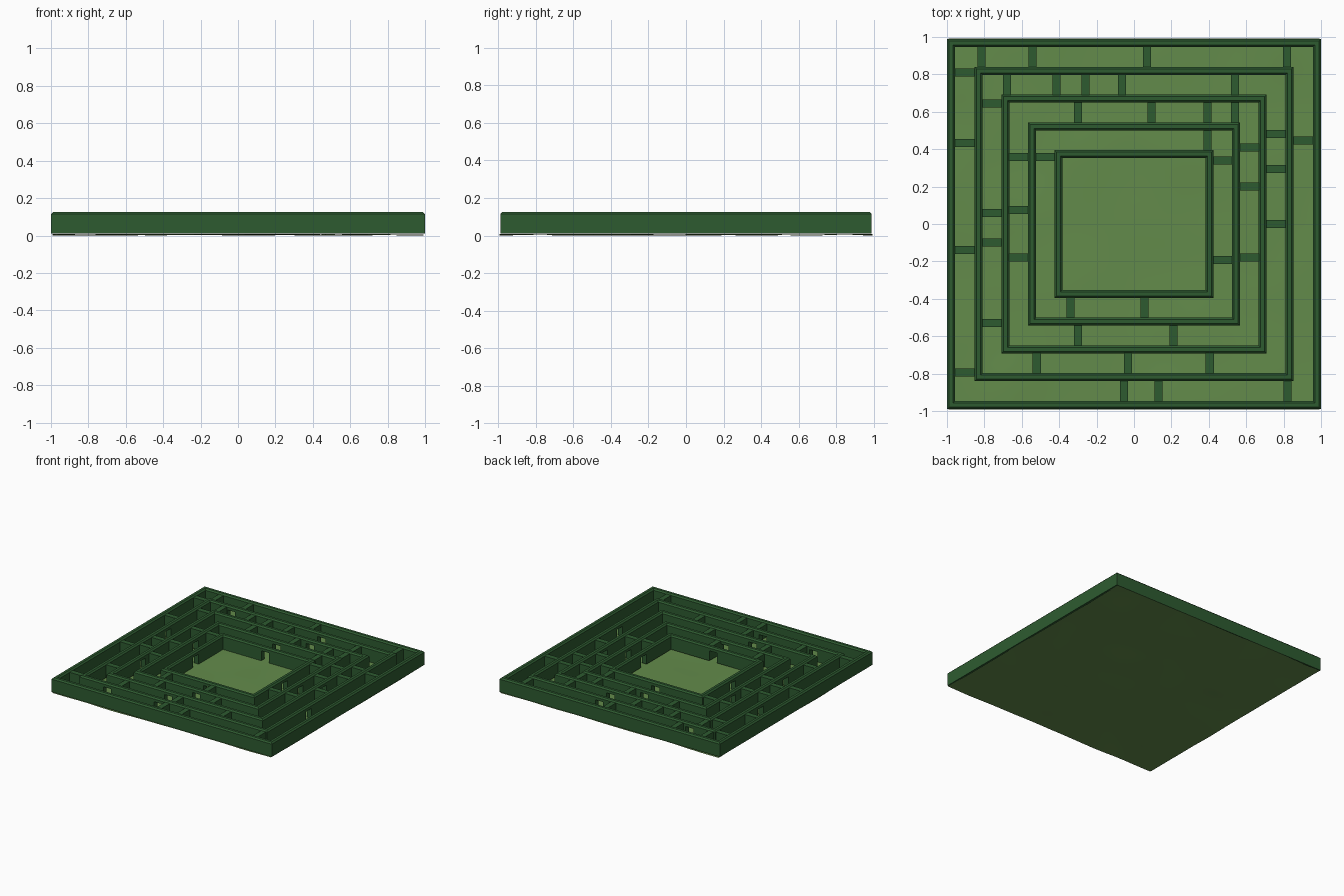
import bpy, bmesh, math
from mathutils import noise, Vector

if "Cube" in bpy.data.objects:
    bpy.data.objects.remove(bpy.data.objects["Cube"])

Z0, Z1 = 0.01, 0.125      # hedge bottom and top
T = 0.043                 # hedge thickness


def material(name, color):
    m = bpy.data.materials.new(name)
    m.diffuse_color = (*color, 1)
    m.use_nodes = True
    m.node_tree.nodes["Principled BSDF"].inputs["Base Color"].default_value = m.diffuse_color
    return m


hedge_mat = material("hedge_green", (0.027, 0.105, 0.03))
grass_mat = material("grass_green", (0.125, 0.26, 0.07))


def finish(bm, name, mat=None):
    bmesh.ops.recalc_face_normals(bm, faces=bm.faces)
    me = bpy.data.meshes.new(name)
    bm.to_mesh(me)
    bm.free()
    ob = bpy.data.objects.new(name, me)
    bpy.context.collection.objects.link(ob)
    if mat:
        me.materials.append(mat)
    return ob


def box(bm, x0, x1, y0, y1, z0, z1):
    r = bmesh.ops.create_cube(bm, size=1)
    for v in r["verts"]:
        v.co = ((x0 + x1) / 2 + v.co.x * (x1 - x0),
                (y0 + y1) / 2 + v.co.y * (y1 - y0),
                (z0 + z1) / 2 + v.co.z * (z1 - z0))


# gently uneven lawn
bm = bmesh.new()
bmesh.ops.create_grid(bm, x_segments=48, y_segments=48, size=0.993)
for v in bm.verts:
    v.co.z = 0.009 + 0.006 * noise.noise(Vector((v.co.x * 3, v.co.y * 3, 0.4)))
low = min(v.co.z for v in bm.verts)
for v in bm.verts:
    v.co.z -= low
lawn = finish(bm, "lawn", grass_mat)
for p in lawn.data.polygons:
    p.use_smooth = True
    

# concentric hedge rings: half width, half depth, doorway positions along each side
rings = [
    (1.0, 0.99, {}),
    (0.853, 0.84, {"front": [-0.6, -0.14], "back": [-0.62, 0.2],
                   "left": [0.25], "right": [-0.3]}),
    (0.709, 0.692, {"front": [-0.15], "back": [0.2], "left": [-0.28], "right": [0.1]}),
    (0.567, 0.543, {"front": [0.0], "back": [0.0], "left": [0.2], "right": [0.0]}),
    (0.425, 0.395, {s: [0.0] for s in ("front", "back", "left", "right")}),
]
C = 0.011  # chamfer along the hedge tops
profile = [(0, Z0), (0, Z1 - C), (C, Z1), (T - C, Z1), (T, Z1 - C), (T, Z0)]
corners = [(-1, -1), (1, -1), (1, 1), (-1, 1)]
DOOR_W, DOOR_H = 0.07, 0.092

for i, (hx, hy, doors) in enumerate(rings):
    bm = bmesh.new()
    loops = [[bm.verts.new((sx * (hx - d), sy * (hy - d), z)) for d, z in profile]
             for sx, sy in corners]
    n = len(profile)
    for a in range(4):
        p, q = loops[a], loops[(a + 1) % 4]
        for k in range(n):
            bm.faces.new((p[k], q[k], q[(k + 1) % n], p[(k + 1) % n]))
    ring = finish(bm, f"hedge_ring_{i + 1}", hedge_mat)

    # doorways cut through the hedge
    if doors:
        bm = bmesh.new()
        w, e = DOOR_W / 2, 0.02
        for side, places in doors.items():
            for c in places:
                if side in ("front", "back"):
                    y = (hy - T / 2) * (1 if side == "back" else -1)
                    box(bm, c - w, c + w, y - T / 2 - e, y + T / 2 + e, -0.05, DOOR_H)
                else:
                    x = (hx - T / 2) * (1 if side == "right" else -1)
                    box(bm, x - T / 2 - e, x + T / 2 + e, c - w, c + w, -0.05, DOOR_H)
        cutter = finish(bm, f"doorway_cutter_{i + 1}")
        mod = ring.modifiers.new("doorways", 'BOOLEAN')
        mod.operation, mod.solver, mod.object = 'DIFFERENCE', 'EXACT', cutter
        bpy.context.view_layer.objects.active = ring
        bpy.ops.object.modifier_apply(modifier=mod.name)
        bpy.data.objects.remove(cutter)

# short cross hedges joining each ring to the next one in
cross = [
    {"back": [-0.815, -0.543, 0.07, 0.818], "front": [-0.053, 0.13, 0.82],
     "left": [0.81, 0.433, -0.14, -0.795], "right": [0.447]},
    {"back": [-0.68, -0.415, -0.26, -0.065, 0.54], "front": [-0.52, -0.033, 0.405],
     "left": [0.645, 0.058, -0.1, -0.53], "right": [0.48, 0.293, 0]},
    {"back": [-0.3, 0.094, 0.393, 0.54], "front": [-0.3, 0.21],
     "left": [0.357, 0.076, -0.18], "right": [0.41, 0.2, -0.18]},
    {"back": [0.393], "front": [-0.34, 0.055],
     "left": [0.357], "right": [0.34, -0.193]},
]
W, TOP = 0.0215, 0.115
for i, sides in enumerate(cross):
    bm = bmesh.new()
    ox, oy = rings[i][0] - T + 0.01, rings[i][1] - T + 0.01
    ix, iy = rings[i + 1][0] - 0.01, rings[i + 1][1] - 0.01
    for side, places in sides.items():
        for c in places:
            if side == "back":
                box(bm, c - W, c + W, iy, oy, Z0, TOP)
            elif side == "front":
                box(bm, c - W, c + W, -oy, -iy, Z0, TOP)
            elif side == "left":
                box(bm, -ox, -ix, c - W, c + W, Z0, TOP)
            else:
                box(bm, ix, ox, c - W, c + W, Z0, TOP)
    finish(bm, f"cross_hedges_{i + 1}", hedge_mat)
